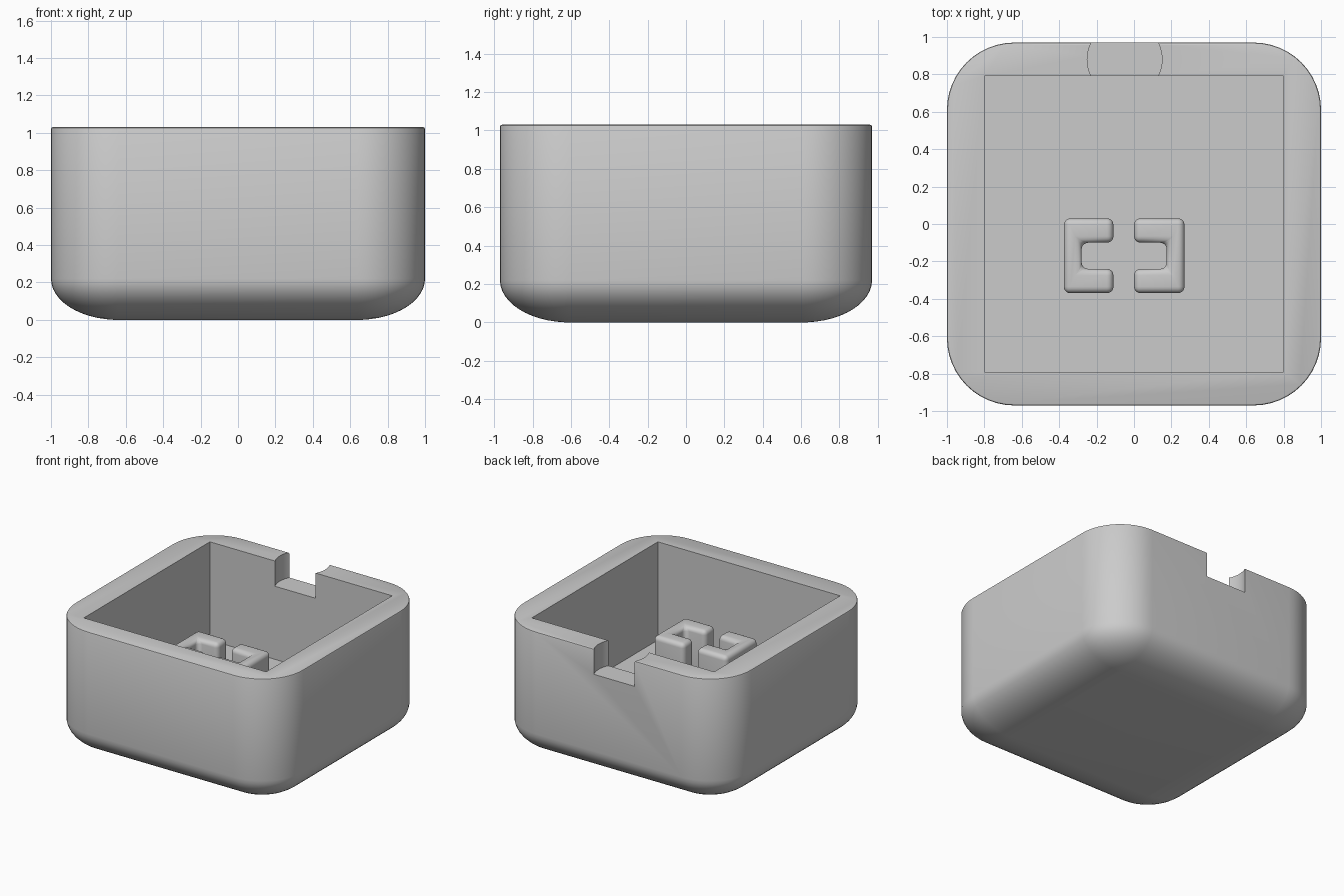
import bpy, bmesh
from math import sin, cos, pi, radians

default = bpy.data.objects.get("Cube")
if default:
    bpy.data.objects.remove(default, do_unlink=True)

HALF_X, HALF_Y, HEIGHT = 1.0, 0.97, 1.03
CORNER, FOOT, LIP = 0.36, 0.22, 0.01
FLOOR = 0.25

grey = bpy.data.materials.new("plain grey")
grey.use_nodes = True
colour = (0.6, 0.6, 0.6, 1)
grey.diffuse_color = colour
grey.node_tree.nodes["Principled BSDF"].inputs["Base Color"].default_value = colour


def make_object(name, bm):
    bmesh.ops.recalc_face_normals(bm, faces=bm.faces)
    mesh = bpy.data.meshes.new(name)
    bm.to_mesh(mesh)
    bm.free()
    mesh.materials.append(grey)
    obj = bpy.data.objects.new(name, mesh)
    bpy.context.collection.objects.link(obj)
    return obj


def activate(obj):
    bpy.ops.object.select_all(action='DESELECT')
    obj.select_set(True)
    bpy.context.view_layer.objects.active = obj


def prism(name, outline, bottom, top):
    bm = bmesh.new()
    face = bm.faces.new([bm.verts.new((x, y, bottom)) for x, y in outline])
    extruded = bmesh.ops.extrude_face_region(bm, geom=[face], use_keep_orig=True)
    verts = [g for g in extruded["geom"] if isinstance(g, bmesh.types.BMVert)]
    bmesh.ops.translate(bm, verts=verts, vec=(0, 0, top - bottom))
    return make_object(name, bm)


def rounded_ring(bm, inset, z, steps=12):
    """Rounded rectangle of vertices, drawn in from the full outline."""
    r = CORNER - inset
    verts = []
    for quarter, (sx, sy) in enumerate([(1, 1), (-1, 1), (-1, -1), (1, -1)]):
        for i in range(steps + 1):
            a = (quarter + i / steps) * pi / 2
            verts.append(bm.verts.new((sx * (HALF_X - CORNER) + r * cos(a),
                                       sy * (HALF_Y - CORNER) + r * sin(a), z)))
    return verts


def cut(target, cutter):
    mod = target.modifiers.new("cut", 'BOOLEAN')
    mod.operation = 'DIFFERENCE'
    mod.solver = 'EXACT'
    mod.object = cutter
    activate(target)
    bpy.ops.object.modifier_apply(modifier=mod.name)
    bpy.data.objects.remove(cutter, do_unlink=True)


# Tub body: rounded corners, softly curved foot and a tiny lip rounding
levels = []
for i in range(13):
    a = (0.04 + 0.96 * i / 12) * pi / 2
    levels.append((CORNER * (1 - sin(a)), FOOT * (1 - cos(a))))
levels[0] = (levels[0][0], 0)
levels += [(0, HEIGHT - LIP), (LIP * 0.3, HEIGHT - LIP * 0.3), (LIP, HEIGHT)]
bm = bmesh.new()
rings = [rounded_ring(bm, inset, z) for inset, z in levels]
count = len(rings[0])
for low, high in zip(rings, rings[1:]):
    for i in range(count):
        j = (i + 1) % count
        bm.faces.new((low[i], low[j], high[j], high[i]))
bm.faces.new(rings[0])
bm.faces.new(rings[-1])
body = make_object("tub_body", bm)

# Rectangular cavity
cut(body, prism("cavity_cutter",
                [(-0.8, -0.79), (0.8, -0.79), (0.8, 0.79), (-0.8, 0.79)], FLOOR, 1.5))

# Round cable notch through the back wall
circle = [(-0.05 + 0.2 * cos(k * pi / 32), 0.88 + 0.2 * sin(k * pi / 32)) for k in range(64)]
cut(body, prism("notch_cutter", circle, 0.83, 1.5))
activate(body)
bpy.ops.object.shade_smooth_by_angle(angle=radians(30))


# Two facing C-shaped clips standing on the cavity floor
def clip(name, back, tip):
    side = 1 if tip > back else -1
    inner = back + side * 0.095
    outline = [(back, -0.37), (tip, -0.37), (tip, -0.24), (inner, -0.24),
               (inner, -0.1), (tip, -0.1), (tip, 0.03), (back, 0.03)]
    obj = prism(name, outline, FLOOR - 0.06, 0.74)
    bevel = obj.modifiers.new("rounding", 'BEVEL')
    bevel.width = 0.035
    bevel.segments = 5
    bevel.limit_method = 'ANGLE'
    activate(obj)
    bpy.ops.object.modifier_apply(modifier=bevel.name)
    bpy.ops.object.shade_smooth_by_angle(angle=radians(35))


clip("right_clip", -0.375, -0.11)
clip("left_clip", 0.27, 0.0)
